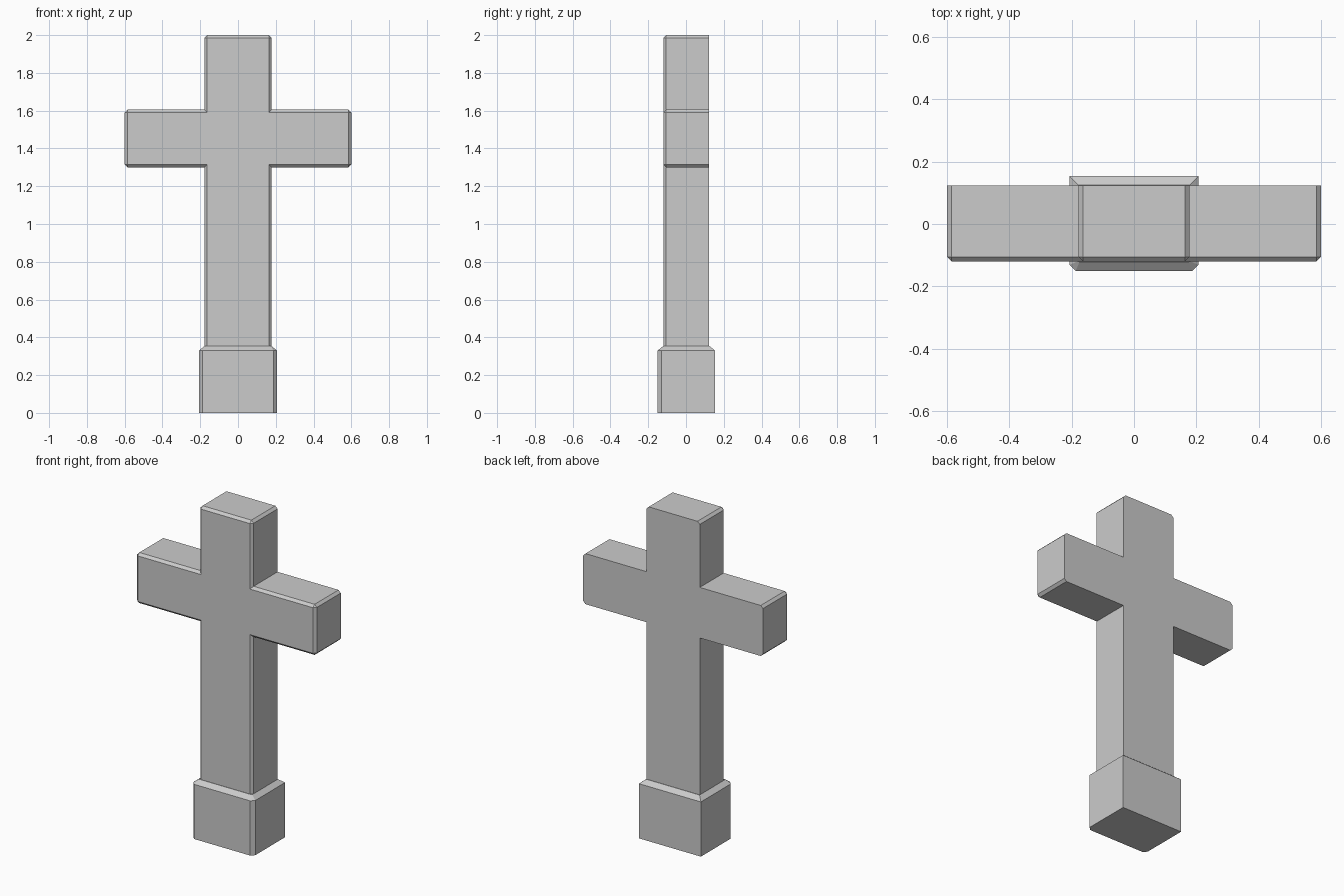
import bpy, bmesh

old = bpy.data.objects.get("Cube")
if old:
    bpy.data.objects.remove(old)

stone = bpy.data.materials.new("grey_stone")
stone.use_nodes = True
GREY = (0.6, 0.6, 0.6, 1)
stone.diffuse_color = GREY
stone.node_tree.nodes["Principled BSDF"].inputs["Base Color"].default_value = GREY


def prism(outline, direction):
    """Closed solid made by sweeping a flat outline along a direction."""
    bm = bmesh.new()
    face = bm.faces.new([bm.verts.new(p) for p in outline])
    swept = bmesh.ops.extrude_face_region(bm, geom=[face], use_keep_orig=True)
    moved = [v for v in swept["geom"] if isinstance(v, bmesh.types.BMVert)]
    bmesh.ops.translate(bm, verts=moved, vec=direction)
    bmesh.ops.recalc_face_normals(bm, faces=bm.faces[:])
    return bm


def chamfer(bm, edges, width):
    bmesh.ops.bevel(bm, geom=edges, offset=width, offset_type='OFFSET',
                    segments=1, profile=0.5, affect='EDGES', clamp_overlap=True)


def finish(bm, name):
    bmesh.ops.recalc_face_normals(bm, faces=bm.faces[:])
    mesh = bpy.data.meshes.new(name)
    bm.to_mesh(mesh)
    bm.free()
    mesh.materials.append(stone)
    obj = bpy.data.objects.new(name, mesh)
    bpy.context.collection.objects.link(obj)


# Upright and arms: one mirrored outline, chamfered at the front and outer corners
POST, ARM, FRONT, BACK = 0.178, 0.6, -0.12, 0.123
FOOT, LOW, HIGH, TOP = 0.3, 1.3, 1.605, 2.0
half = [(POST, FOOT), (POST, LOW), (ARM, LOW), (ARM, HIGH), (POST, HIGH), (POST, TOP)]
outline = half + [(-x, z) for x, z in reversed(half)]
bm = prism([(x, FRONT, z) for x, z in outline], (0, BACK - FRONT, 0))
edges = []
for e in bm.edges:
    a, b = e.verts
    mid = (a.co + b.co) / 2
    at_front = abs(a.co.y - FRONT) < 0.001 and abs(b.co.y - FRONT) < 0.001
    runs_deep = abs(a.co.y - b.co.y) > 0.1
    outer = abs(mid.x) > ARM - 0.01 or mid.z > TOP - 0.01
    if (at_front and mid.z > FOOT + 0.01) or (runs_deep and outer):
        edges.append(e)
chamfer(bm, edges, 0.015)
finish(bm, "cross_body")

# Plinth: box with chamfered front corners and a sloping shoulder
W, PF, PB, SHOULDER = 0.207, -0.151, 0.154, 0.33
bm = prism([(-W, PF, 0), (W, PF, 0), (W, PB, 0), (-W, PB, 0)], (0, 0, SHOULDER))
chamfer(bm, [e for e in bm.edges
             if abs(e.verts[0].co.z - e.verts[1].co.z) > 0.1 and e.verts[0].co.y < 0], 0.02)
bm.normal_update()
top_face = [f for f in bm.faces if f.normal.z > 0.9]
bmesh.ops.inset_region(bm, faces=top_face, thickness=0.029, use_even_offset=True)
bmesh.ops.translate(bm, verts=top_face[0].verts[:], vec=(0, 0, 0.023))
finish(bm, "plinth")
